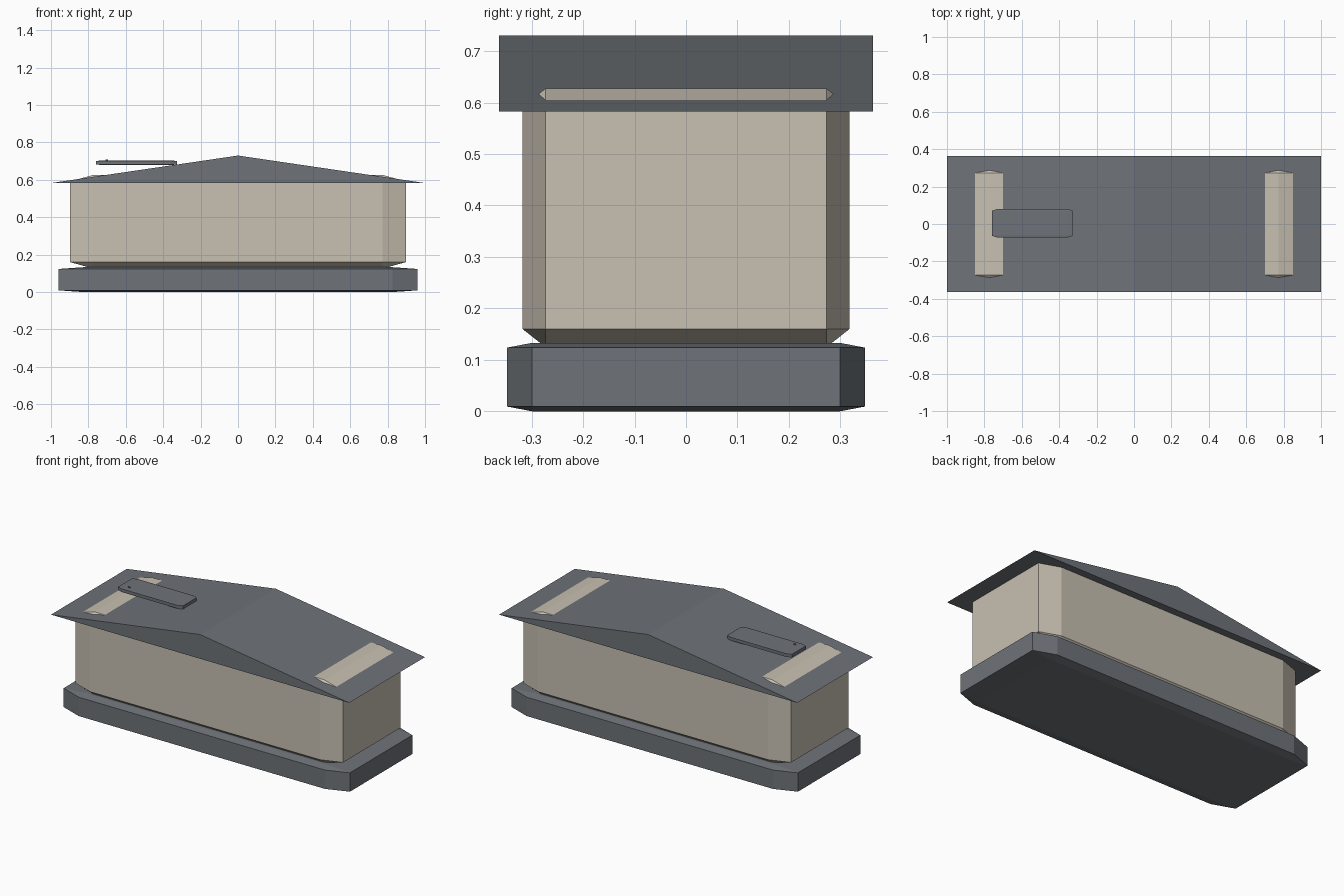
import bpy
import bmesh
from mathutils import Vector

default = bpy.data.objects.get("Cube")
if default:
    bpy.data.objects.remove(default, do_unlink=True)


def make_material(name, color):
    mat = bpy.data.materials.new(name)
    mat.use_nodes = True
    mat.diffuse_color = (*color, 1)
    mat.node_tree.nodes["Principled BSDF"].inputs["Base Color"].default_value = (*color, 1)
    return mat


slate = make_material("slate grey", (0.156, 0.171, 0.188))
cream = make_material("cream plaster", (0.578, 0.527, 0.445))


def add_object(name, bm, mat):
    bmesh.ops.recalc_face_normals(bm, faces=bm.faces)
    mesh = bpy.data.meshes.new(name)
    bm.to_mesh(mesh)
    bm.free()
    mesh.materials.append(mat)
    obj = bpy.data.objects.new(name, mesh)
    bpy.context.collection.objects.link(obj)
    return obj


def chamfered_box(name, low, high, mat, chamfer=0.14):
    """Box whose chamfer stretches in proportion to each side."""
    low, high = Vector(low), Vector(high)
    bm = bmesh.new()
    bmesh.ops.create_cube(bm, size=2)
    if chamfer:
        bmesh.ops.bevel(bm, geom=bm.edges[:], offset=chamfer, segments=1,
                        affect='EDGES', profile=0.5)
    bmesh.ops.scale(bm, vec=(high - low) / 2, verts=bm.verts)
    bmesh.ops.translate(bm, vec=(low + high) / 2, verts=bm.verts)
    return add_object(name, bm, mat)


def gable_roof(name, half_x, half_y, eave, ridge, mat):
    """Triangular profile extruded from front to back."""
    bm = bmesh.new()
    profile = [(-half_x, eave), (half_x, eave), (0, ridge)]
    face = bm.faces.new([bm.verts.new((x, -half_y, z)) for x, z in profile])
    extruded = bmesh.ops.extrude_face_region(bm, geom=[face], use_keep_orig=True)
    moved = [v for v in extruded["geom"] if isinstance(v, bmesh.types.BMVert)]
    bmesh.ops.translate(bm, vec=(0, 2 * half_y, 0), verts=moved)
    return add_object(name, bm, mat)


# Foundation, and walls whose upper ends poke through the roof
chamfered_box("foundation", (-0.96, -0.348, 0), (0.96, 0.348, 0.133), slate)
chamfered_box("walls", (-0.897, -0.318, 0.125), (0.897, 0.318, 0.627), cream)

# Shallow pitched roof
gable_roof("roof", 1.0, 0.363, 0.583, 0.73, slate)

# Flat panel resting on the roof slope, with a tiny stud
chamfered_box("roof_panel", (-0.76, -0.073, 0.68), (-0.326, 0.081, 0.703), slate)
chamfered_box("panel_stud", (-0.709, -0.042, 0.695), (-0.694, -0.037, 0.709), slate)
